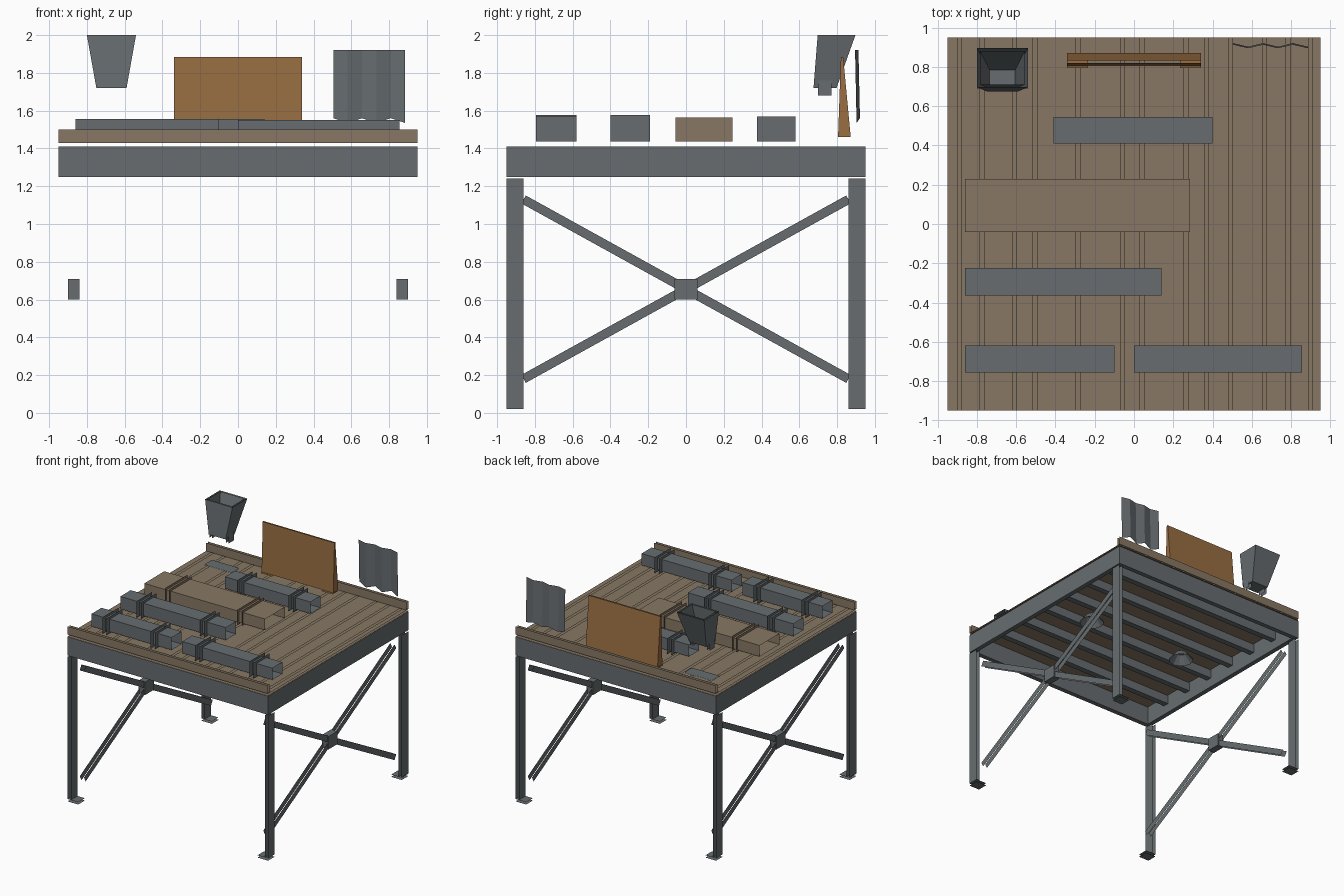
import bpy, bmesh
from mathutils import Matrix, Vector
from math import atan2, hypot

if bpy.data.objects.get("Cube"):
    bpy.data.objects.remove(bpy.data.objects["Cube"], do_unlink=True)


def material(name, rgb):
    m = bpy.data.materials.new(name)
    m.use_nodes = True
    m.diffuse_color = (*rgb, 1)
    m.node_tree.nodes["Principled BSDF"].inputs["Base Color"].default_value = (*rgb, 1)
    return m


STEEL = material("steel grey", (0.135, 0.152, 0.162))
TIMBER = material("weathered timber", (0.245, 0.185, 0.125))
WOOD = material("orange wood", (0.32, 0.155, 0.055))


def finish(name, bm, mat):
    me = bpy.data.meshes.new(name)
    bm.to_mesh(me)
    bm.free()
    me.materials.append(mat)
    ob = bpy.data.objects.new(name, me)
    bpy.context.collection.objects.link(ob)
    return ob


def add_box(bm, x, y, z, keep="xyz", matrix=None):
    """Box from ranges; only faces across the kept axes remain."""
    size = Vector((x[1] - x[0], y[1] - y[0], z[1] - z[0]))
    mid = Vector((x[0] + x[1], y[0] + y[1], z[0] + z[1])) / 2
    m = Matrix.Translation(mid) @ Matrix.Diagonal((*size, 1))
    verts = bmesh.ops.create_cube(bm, size=1)["verts"]
    faces = {f for v in verts for f in v.link_faces}
    drop = []
    for f in faces:
        f.normal_update()
        axis = max(range(3), key=lambda i: abs(f.normal[i]))
        if "xyz"[axis] not in keep:
            drop.append(f)
    bmesh.ops.transform(bm, matrix=(matrix or Matrix()) @ m, verts=verts)
    if drop:
        bmesh.ops.delete(bm, geom=drop, context="FACES")


def box(name, mat, x, y, z, keep="xyz", matrix=None):
    bm = bmesh.new()
    add_box(bm, x, y, z, keep, matrix)
    return finish(name, bm, mat)


def strip(bm, a, b):
    """Quads between two rows of points."""
    va, vb = [bm.verts.new(p) for p in a], [bm.verts.new(p) for p in b]
    for i in range(len(a) - 1):
        bm.faces.new((va[i], va[i + 1], vb[i + 1], vb[i]))


E = 0.95  # half width of the platform


def span(s, a, b):
    return sorted((s * a, s * b))


# Legs, foot plates and crossed braces
for sx, side in ((1, "left"), (-1, "right")):
    for sy, end in ((1, "back"), (-1, "front")):
        y = span(sy, 0.86, E)
        box(f"{end}_{side}_leg", STEEL, span(sx, 0.92, E), y, (0.02, 1.24), "x")
        box(f"{end}_{side}_foot", STEEL, span(sx, 0.85, E), y, (0, 0.02), "z")
        turn = Matrix.Translation((0, 0, 0.655)) @ Matrix.Rotation(
            sy * atan2(0.95, 1.72), 4, "X")
        half = hypot(0.95, 1.72) / 2
        box(f"{end}_{side}_brace", STEEL, span(sx, 0.85, 0.89), (-half, half),
            (-0.024, 0.024), "x", turn)
    box(f"{side}_brace_hub", STEEL, span(sx, 0.84, 0.90), (-0.06, 0.06), (0.6, 0.71))

# Perimeter frame and joists
FZ = (1.25, 1.41)
for s, n in ((1, "a"), (-1, "b")):
    box(f"frame_end_{n}", STEEL, (-E, E), span(s, 0.91, E), FZ, "yz")
    box(f"frame_side_{n}", STEEL, span(s, 0.91, E), (-E, E), FZ, "xz")
for i in range(6):
    c = -0.68 + i * 0.272
    box(f"joist_{i + 1}", STEEL, (-0.91, 0.91), (c - 0.025, c + 0.025), (1.33, 1.405), "yz")

# Deck: separate planks over an underside sheet
bm = bmesh.new()
grooves = [-0.89, -0.775, -0.61, -0.505, -0.285, -0.06, 0.04,
           0.265, 0.37, 0.49, 0.665, 0.785, 0.9]
edges = [-E - 0.01] + grooves + [E + 0.01]
for a, b in zip(edges, edges[1:]):
    strip(bm, [(a + 0.01, -E, 1.43), (b - 0.01, -E, 1.43)],
          [(a + 0.01, E, 1.43), (b - 0.01, E, 1.43)])
add_box(bm, (-E, E), (-E, E), (1.411, 1.416), "z")
finish("deck_planks", bm, TIMBER)
for s, n in ((1, "back"), (-1, "front")):
    box(f"{n}_kerb", TIMBER, (-E, E), span(s, 0.925, E), (1.43, 1.5), "y")

# Hanging lamp shades below the deck
for s, n in ((1, "left"), (-1, "right")):
    bm = bmesh.new()
    bmesh.ops.create_cone(bm, cap_ends=False, segments=12, radius1=0.1, radius2=0.04,
                          depth=0.07, matrix=Matrix.Translation((s * 0.475, 0.03, 1.31)))
    bmesh.ops.create_circle(bm, cap_ends=True, segments=12, radius=0.04,
                            matrix=Matrix.Translation((s * 0.475, 0.03, 1.345)))
    finish(f"{n}_lamp_shade", bm, STEEL)


# Open-ended beams with two straps each
def beam(name, mat, x, y, over, top):
    bm = bmesh.new()
    add_box(bm, x, y, (1.45, top), "yz")
    length = x[1] - x[0]
    for t in (0.2, 0.8):
        c = x[0] + t * length
        add_box(bm, (c - 0.02, c + 0.02), (y[0] - over, y[1] + over),
                (1.437, top + 0.02), "x")
    finish(name, bm, mat)


beam("front_right_beam", STEEL, (-0.86, -0.1), (-0.755, -0.62), 0.04, 1.557)
beam("front_left_beam", STEEL, (0, 0.855), (-0.755, -0.62), 0.04, 1.55)
beam("middle_beam", STEEL, (-0.86, 0.14), (-0.365, -0.225), 0.035, 1.557)
beam("timber_beam", TIMBER, (-0.86, 0.285), (-0.04, 0.23), 0.015, 1.545)
beam("back_beam", STEEL, (-0.41, 0.40), (0.41, 0.545), 0.035, 1.55)

# Hopper: tapered open bin with a floor, lugs and a plate below
bm = bmesh.new()


def ring(x0, x1, y0, y1, z):
    return [(x0, y0, z), (x1, y0, z), (x1, y1, z), (x0, y1, z), (x0, y0, z)]


low = ring(-0.75, -0.59, 0.675, 0.797, 1.72)
strip(bm, low, ring(-0.80, -0.54, 0.697, 0.897, 2.0))
strip(bm, ring(-0.735, -0.605, 0.69, 0.785, 1.725), ring(-0.785, -0.555, 0.71, 0.882, 2.0))
bm.faces.new([bm.verts.new(p) for p in low[3::-1]])
finish("hopper", bm, STEEL)
for c, n in ((-0.75, "right"), (-0.59, "left")):
    box(f"hopper_{n}_lug", STEEL, (c - 0.012, c + 0.012), (0.70, 0.77), (1.68, 1.76), "x")
box("hopper_plate", STEEL, (-0.80, -0.54), (0.69, 0.79), (1.437, 1.445), "z")

# Wooden board: two leaning panels with closed ends and flat feet
bm = bmesh.new()
W = 0.34
front = [(0.805, 1.46), (0.82, 1.885)]
back = [(0.832, 1.885), (0.872, 1.46)]
for (y0, z0), (y1, z1) in (front, back):
    strip(bm, [(-W, y0, z0), (W, y0, z0)], [(-W, y1, z1), (W, y1, z1)])
for x in (-W, W):
    bm.faces.new([bm.verts.new((x, y, z)) for y, z in front + back])
for s in (-1, 1):
    add_box(bm, span(s, 0.235, W), (0.795, 0.87), (1.452, 1.46), "z")
bmesh.ops.recalc_face_normals(bm, faces=bm.faces)
finish("wooden_board", bm, WOOD)

# Corrugated sheet
bm = bmesh.new()
xs = [0.505 + i * 0.076 for i in range(6)]
tops = [(x, 0.913 - 0.018 * (i % 2), 1.92) for i, x in enumerate(xs)]
feet = [(x, y + 0.008, 1.56 - 0.025 * (i % 2)) for i, (x, y, z) in enumerate(tops)]
strip(bm, feet, tops)
finish("corrugated_sheet", bm, STEEL)
